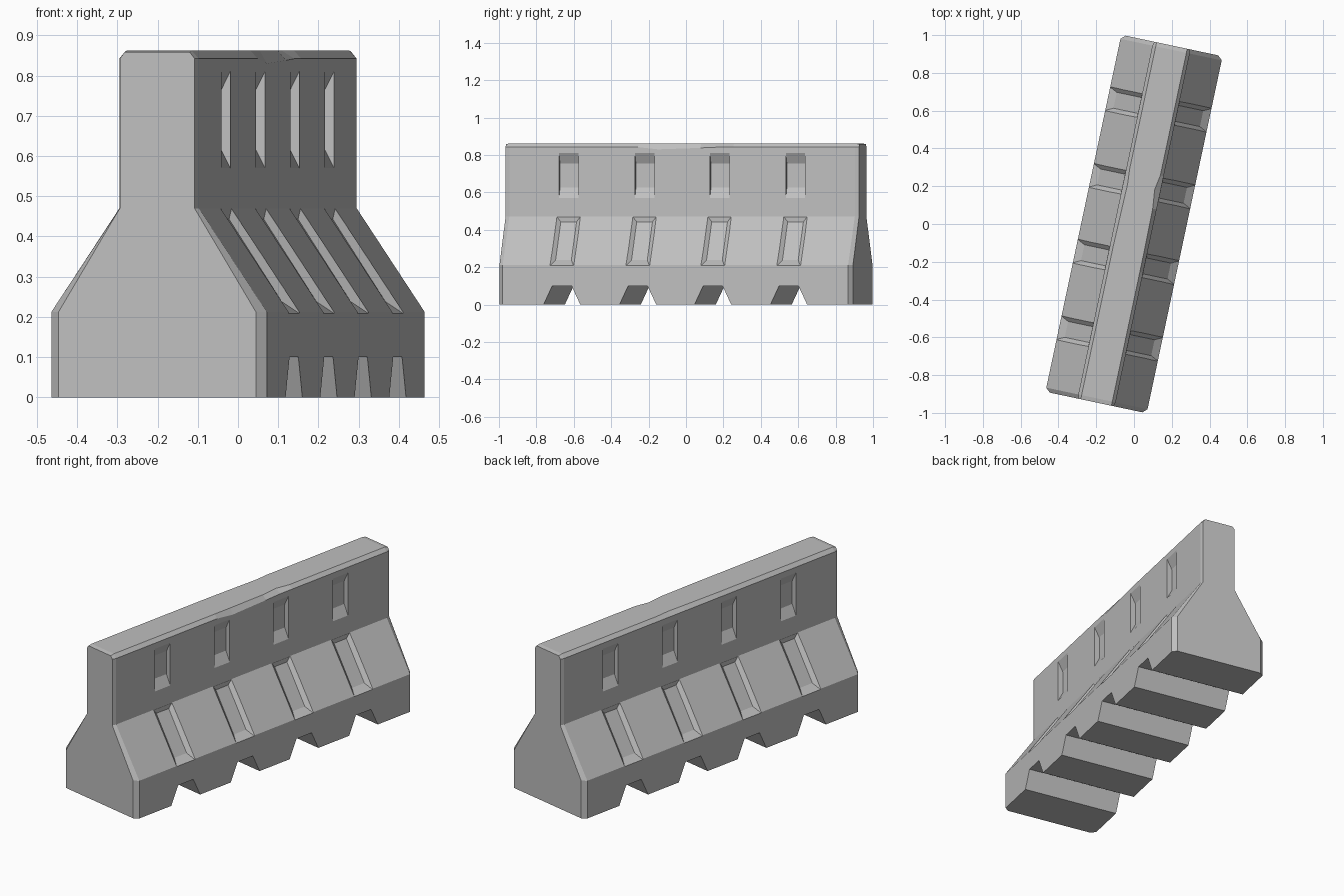
import bpy, bmesh, math
from mathutils import Matrix

if "Cube" in bpy.data.objects:
    bpy.data.objects.remove(bpy.data.objects["Cube"], do_unlink=True)

grey = bpy.data.materials.new("concrete_grey")
grey.use_nodes = True
colour = (0.52, 0.52, 0.52, 1)
grey.diffuse_color = colour
grey.node_tree.nodes["Principled BSDF"].inputs["Base Color"].default_value = colour


def loft(bm, rings):
    """Skin a row of equal-sized closed rings and cap both ends."""
    rows = [[bm.verts.new(p) for p in ring] for ring in rings]
    n = len(rows[0])
    faces = [bm.faces.new(rows[0]), bm.faces.new(rows[-1])]
    for a, b in zip(rows, rows[1:]):
        for i in range(n):
            j = (i + 1) % n
            faces.append(bm.faces.new((a[i], a[j], b[j], b[i])))
    bmesh.ops.recalc_face_normals(bm, faces=faces)


def make_object(name, bm):
    mesh = bpy.data.meshes.new(name)
    bm.to_mesh(mesh)
    bm.free()
    mesh.materials.append(grey)
    obj = bpy.data.objects.new(name, mesh)
    bpy.context.collection.objects.link(obj)
    return obj


def section(y, foot=0.274, wall=0.101, top=0.862, drop=0, nick_r=0, nick_l=0):
    """Cross-section of the barrier at one station along its length."""
    right = [(foot, 0), (foot, 0.212), (wall, 0.47), (wall, 0.842 - drop), (0.083 - nick_r, top)]
    left = [(-foot, 0), (-foot, 0.212), (-wall, 0.47), (-wall, 0.842), (-0.083 + nick_l, top)]
    return [(x, y, z) for x, z in right + left[::-1]]


# Barrier body with chamfered ends and slightly chipped top edges
bm = bmesh.new()
end = dict(foot=0.251, wall=0.095, top=0.858)
loft(bm, [
    section(-0.966, **end),
    section(-0.944),
    section(-0.24),
    section(-0.13, drop=0.012),
    section(0.1, drop=0.004, nick_r=0.003, nick_l=0.004),
    section(0.2, nick_r=0.014, nick_l=0.006),
    section(0.28),
    section(0.944),
    section(0.966, **end),
])
barrier = make_object("concrete_barrier", bm)


# Cutters for the wall pockets, slope grooves and drainage notches
def quad(y, half, a, b):
    return [(a[0], y - half, a[1]), (a[0], y + half, a[1]),
            (b[0], y + half, b[1]), (b[0], y - half, b[1])]


bm = bmesh.new()
for y in (-0.62, -0.205, 0.205, 0.62):
    loft(bm, [quad(y, 0.053, (0.073, 0.625), (0.073, 0.755)),
              quad(y, 0.053, (0.129, 0.515), (0.129, 0.865))])
    loft(bm, [quad(y, 0.043, (0.234, 0.238), (0.1, 0.443)),
              quad(y, 0.083, (0.314, 0.180), (0.103, 0.493))])
# The same recesses on the opposite side
twin = bmesh.ops.duplicate(bm, geom=bm.verts[:] + bm.edges[:] + bm.faces[:])
bmesh.ops.rotate(bm, verts=[g for g in twin["geom"] if isinstance(g, bmesh.types.BMVert)],
                 cent=(0, 0, 0), matrix=Matrix.Rotation(math.pi, 3, 'Z'))
for y in (-0.62, -0.205, 0.205, 0.62):
    loft(bm, [[(x, y - 0.124, -0.05), (x, y + 0.124, -0.05),
               (x, y + 0.053, 0.1), (x, y - 0.053, 0.1)] for x in (-0.4, 0.4)])
cutter = make_object("recess_cutter", bm)
cutter.hide_render = True

cut = barrier.modifiers.new("recesses", 'BOOLEAN')
cut.operation = 'DIFFERENCE'
cut.solver = 'EXACT'
cut.object = cutter
bpy.context.view_layer.objects.active = barrier
bpy.ops.object.modifier_apply(modifier=cut.name)
bpy.data.objects.remove(cutter, do_unlink=True)

# Set the barrier at its angle
barrier.rotation_euler.z = math.radians(-12)
